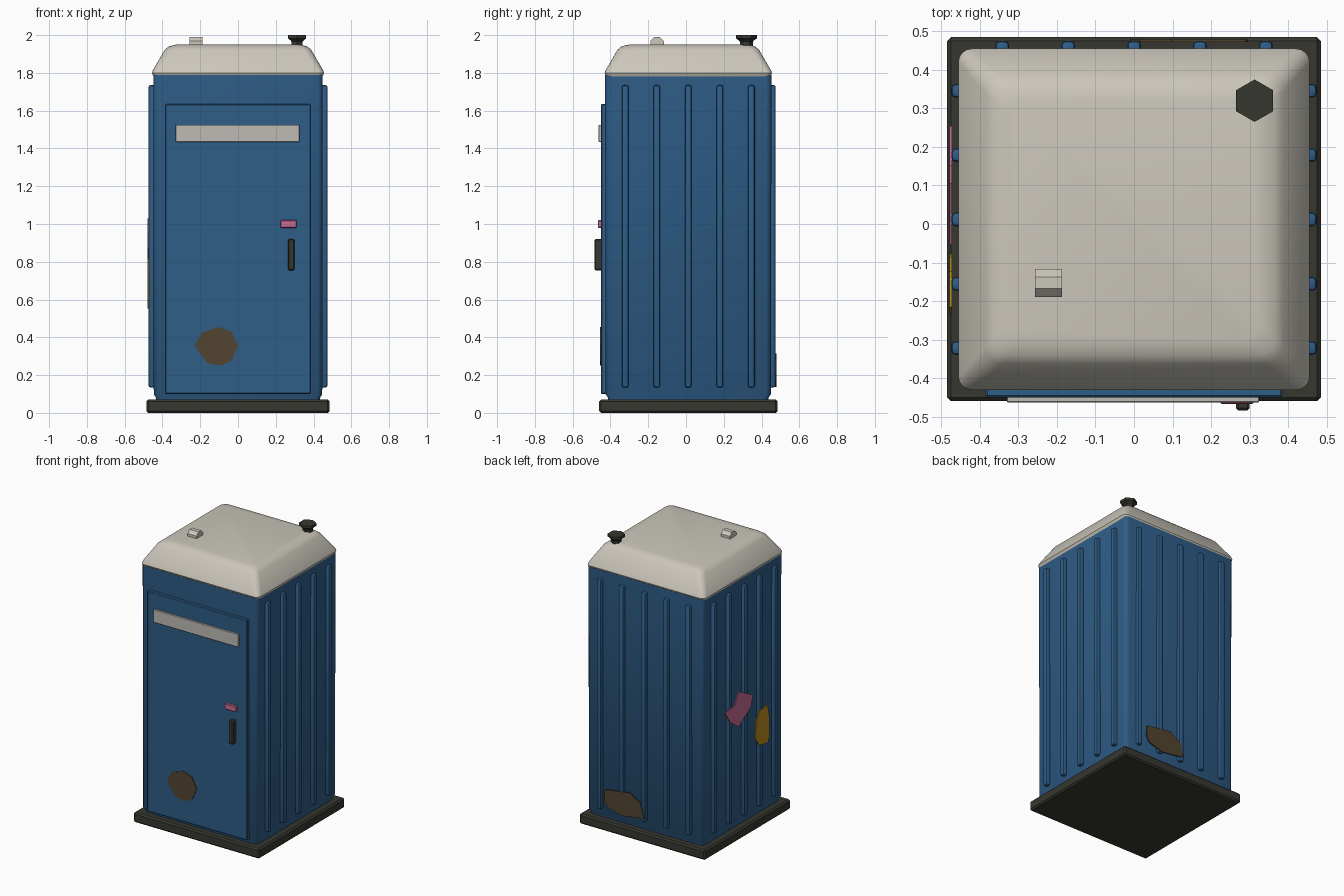
import bpy, bmesh, math
from mathutils import Matrix, Vector

if "Cube" in bpy.data.objects:
    bpy.data.objects.remove(bpy.data.objects["Cube"])

CY = 0.012  # depth centre of the cabin


def material(name, r, g, b):
    m = bpy.data.materials.new(name)
    m.use_nodes = True
    m.diffuse_color = (r, g, b, 1)
    bsdf = next(n for n in m.node_tree.nodes if n.type == "BSDF_PRINCIPLED")
    bsdf.inputs["Base Color"].default_value = (r, g, b, 1)
    return m


BLUE = material("blue plastic", 0.028, 0.11, 0.245)
CREAM = material("cream plastic", 0.60, 0.57, 0.50)
GREY = material("vent grey", 0.52, 0.50, 0.46)
DARK = material("dark plastic", 0.038, 0.038, 0.03)
PINK = material("pink", 0.58, 0.15, 0.30)
YELLOW = material("yellow", 0.48, 0.26, 0.015)
BROWN = material("brown grime", 0.085, 0.06, 0.03)


def finish(name, bm, mat, smooth=None):
    bmesh.ops.recalc_face_normals(bm, faces=bm.faces)
    mesh = bpy.data.meshes.new(name)
    bm.to_mesh(mesh)
    bm.free()
    mesh.materials.append(mat)
    ob = bpy.data.objects.new(name, mesh)
    bpy.context.scene.collection.objects.link(ob)
    if smooth:
        bpy.ops.object.select_all(action="DESELECT")
        ob.select_set(True)
        bpy.context.view_layer.objects.active = ob
        bpy.ops.object.shade_smooth_by_angle(angle=math.radians(smooth))
    return ob


def box(name, mat, x, y, z, bevel=0.0, segments=1, smooth=None):
    """Box from (min, max) pairs with bevelled edges."""
    bm = bmesh.new()
    bmesh.ops.create_cube(bm, size=1)
    for v in bm.verts:
        v.co = Vector([sum(r) / 2 + c * (r[1] - r[0]) for c, r in zip(v.co, (x, y, z))])
    if bevel:
        bmesh.ops.bevel(bm, geom=bm.edges[:], offset=bevel, segments=segments,
                        profile=0.5, affect="EDGES")
    return finish(name, bm, mat, smooth)


def loft(name, mat, rings, smooth=None):
    """Skin closed rings of equal point count and cap both ends."""
    bm = bmesh.new()
    loops = [[bm.verts.new(p) for p in ring] for ring in rings]
    n = len(loops[0])
    for a, b in zip(loops, loops[1:]):
        for i in range(n):
            j = (i + 1) % n
            bm.faces.new((a[i], a[j], b[j], b[i]))
    bm.faces.new(loops[0])
    bm.faces.new(loops[-1])
    return finish(name, bm, mat, smooth)


def rounded_rect(hx, hy, r, z, steps=4):
    pts = []
    for q, (sx, sy) in enumerate([(1, 1), (-1, 1), (-1, -1), (1, -1)]):
        for k in range(steps + 1):
            a = (q + k / steps) * math.pi / 2
            pts.append((sx * (hx - r) + r * math.cos(a),
                        CY + sy * (hy - r) + r * math.sin(a), z))
    return pts


def polygon(r, sides, z, cx, cy, turn=0.0):
    return [(cx + r * math.cos(turn + math.tau * i / sides),
             cy + r * math.sin(turn + math.tau * i / sides), z) for i in range(sides)]


def plate(name, mat, outline, place, depth, thick=0.007):
    """Thin irregular plate; place maps (u, v, depth) to a point."""
    return loft(name, mat, [[place(u, v, d) for u, v in outline]
                            for d in (depth, depth + thick)])


# Base skid
box("base", DARK, (-0.485, 0.485), (-0.46, 0.485), (0, 0.07), 0.01)

# Cabin walls, slightly drawn in at the bottom edge
loft("cabin", BLUE, [rounded_rect(hx, hy, 0.028, z, 3) for hx, hy, z in (
    (0.435, 0.425, 0.065), (0.435, 0.425, 0.08), (0.446, 0.438, 0.10), (0.448, 0.44, 1.79))], 40)

# Wall ribs on both sides and the back
for i in range(5):
    t = i - 2
    y = CY + t * 0.167
    for side, s in (("left", 1), ("right", -1)):
        box(f"{side}_rib_{i + 1}", BLUE, sorted((s * 0.43, s * 0.474)),
            (y - 0.018, y + 0.018), (0.135, 1.735), 0.011, 2, 40)
    x = t * 0.171
    box(f"back_rib_{i + 1}", BLUE, (x - 0.018, x + 0.018), (0.43, 0.475),
        (0.135, 1.735), 0.011, 2, 40)

# Domed roof
loft("roof", CREAM, [rounded_rect(h, h - 0.013, r, z) for h, r, z in (
    (0.447, 0.03, 1.78), (0.456, 0.035, 1.80), (0.450, 0.035, 1.815),
    (0.388, 0.045, 1.922), (0.365, 0.045, 1.941), (0.325, 0.04, 1.95))], 45)

# Roof lifting lug: octagonal bar lying along x
bm = bmesh.new()
bmesh.ops.create_cone(bm, cap_ends=True, segments=8, radius1=0.039, radius2=0.039, depth=0.07)
spin = Matrix.Rotation(math.pi / 2, 4, "Y") @ Matrix.Rotation(math.pi / 8, 4, "Z")
bm.transform(Matrix.Translation((-0.222, -0.153, 1.953)) @ spin)
finish("roof_lug", bm, CREAM)

# Hexagonal vent chimney
loft("vent_pipe", DARK, [polygon(r, 6, z, 0.313, 0.32, math.pi / 6) for r, z in (
    (0.034, 1.92), (0.034, 1.965), (0.04, 1.972), (0.055, 1.982), (0.055, 2.0))])

# Door and its fittings
box("door", BLUE, (-0.385, 0.385), (-0.45, -0.41), (0.10, 1.635), 0.005)
box("door_vent", GREY, (-0.33, 0.325), (-0.463, -0.445), (1.435, 1.525), 0.002)
box("lock_indicator", PINK, (0.225, 0.31), (-0.467, -0.445), (0.98, 1.02), 0.003)
box("door_handle", DARK, (0.265, 0.3), (-0.484, -0.445), (0.755, 0.92), 0.006)

# Grime and sticker plates


def on_front(u, v, d):
    return (u, -d, v)


def on_back(u, v, d):
    return (u, d, v)


def on_right(u, v, d):
    return (-d, u, v)


plate("door_grime", BROWN, [(-.10, .455), (-.035, .43), (0, .355), (-.035, .275), (-.09, .25),
      (-.165, .265), (-.23, .355), (-.19, .425)], on_front, 0.449)
plate("back_grime", BROWN, [(.29, .286), (.10, .315), (.015, .26), (-.01, .163), (.164, .138),
      (.27, .17), (.296, .21)], on_back, 0.472)
plate("pink_sticker", PINK, [(.105, 1.03), (-.055, .95), (-.03, .87), (.036, .83), (.105, .786),
      (.195, .85), (.255, .937), (.15, .948)], on_right, 0.472)
plate("yellow_sticker", YELLOW, [(-.215, .817), (-.235, .72), (-.235, .597), (-.22, .553),
      (-.123, .57), (-.077, .635), (-.088, .74), (-.123, .806)], on_right, 0.472)
